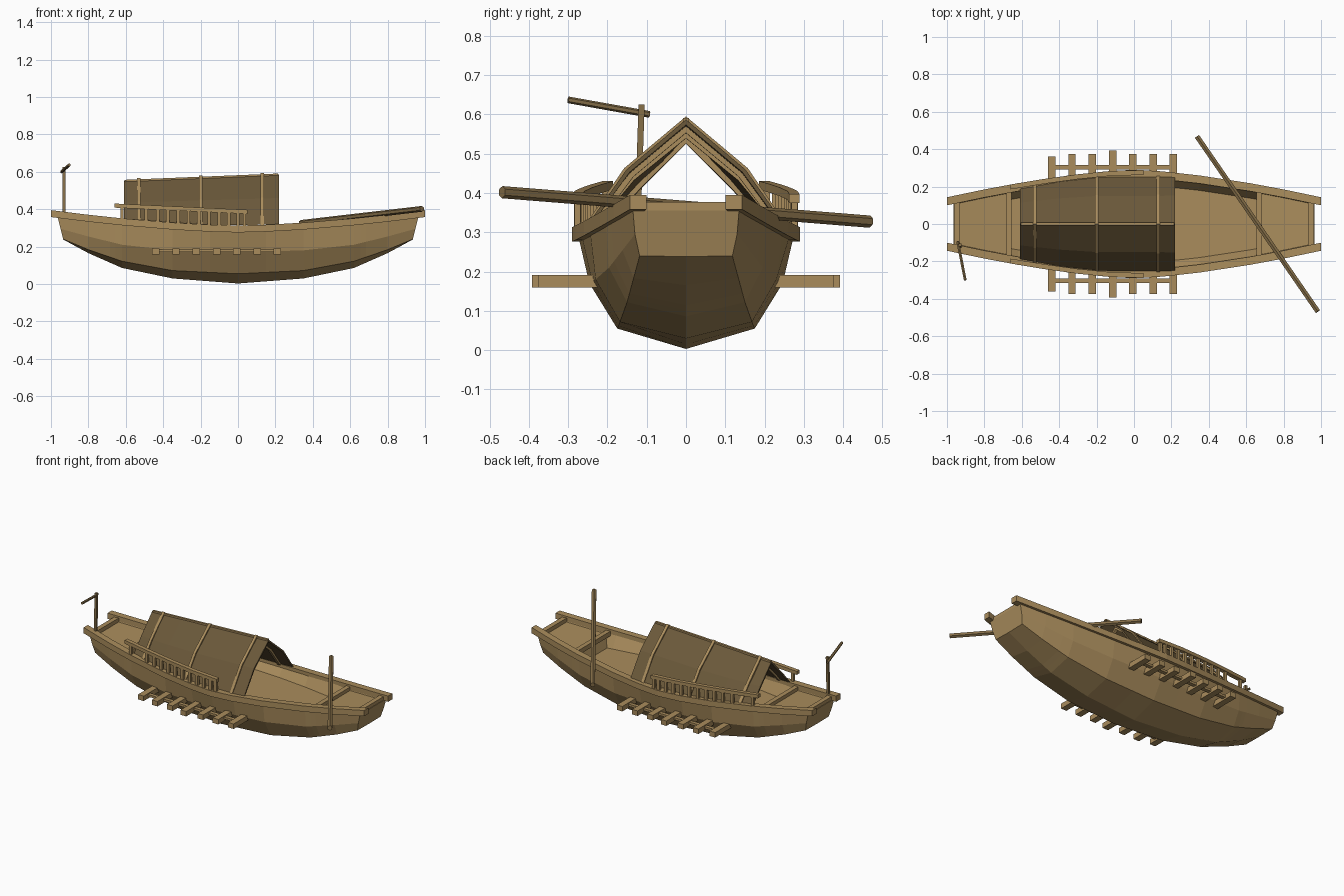
import bpy, bmesh, math
from mathutils import Vector

cube = bpy.data.objects.get("Cube")
if cube:
    bpy.data.objects.remove(cube, do_unlink=True)


def material(name, rgb):
    m = bpy.data.materials.new(name)
    m.use_nodes = True
    m.diffuse_color = (*rgb, 1)
    m.node_tree.nodes["Principled BSDF"].inputs["Base Color"].default_value = (*rgb, 1)
    return m


wood = material("light wood", (0.40, 0.265, 0.108))
thatch = material("dark canopy", (0.145, 0.098, 0.042))
pole_wood = material("pole wood", (0.24, 0.16, 0.066))


def finish(name, bm, mat):
    bmesh.ops.recalc_face_normals(bm, faces=bm.faces)
    me = bpy.data.meshes.new(name)
    bm.to_mesh(me)
    bm.free()
    ob = bpy.data.objects.new(name, me)
    bpy.context.collection.objects.link(ob)
    me.materials.append(mat)
    return ob


def loft(name, rings, mat):
    """Closed solid through a list of rings with equal point counts."""
    bm = bmesh.new()
    rows = [[bm.verts.new(p) for p in r] for r in rings]
    n = len(rows[0])
    for a, b in zip(rows, rows[1:]):
        for i in range(n):
            j = (i + 1) % n
            bm.faces.new((a[i], a[j], b[j], b[i]))
    bm.faces.new(rows[0])
    bm.faces.new(rows[-1][::-1])
    return finish(name, bm, mat)


def box(name, center, size, mat=wood):
    bm = bmesh.new()
    bmesh.ops.create_cube(bm, size=1)
    for v in bm.verts:
        v.co = Vector(v.co) * Vector(size) + Vector(center)
    return finish(name, bm, mat)


def rod(name, a, b, radius, sides, mat):
    a, b = Vector(a), Vector(b)
    rot = (b - a).to_track_quat('Z', 'Y')
    ring = [rot @ Vector((radius * math.cos(2 * math.pi * (i + .5) / sides),
                          radius * math.sin(2 * math.pi * (i + .5) / sides), 0))
            for i in range(sides)]
    return loft(name, [[a + p for p in ring], [b + p for p in ring]], mat)


def lerp_table(table, t):
    for p, q in zip(table, table[1:]):
        if t <= q[0]:
            f = (t - p[0]) / (q[0] - p[0])
            return [u + (v - u) * f for u, v in zip(p, q)][1:]
    return list(table[-1][1:])


# Sheer line: height and half width of the gunwale
def rim_z(x):
    return 0.313 + 0.082 * abs(x) ** 1.6


def rim_w(x):
    return 0.29 - 0.147 * abs(x) ** 1.5


# Hull: |x|, middle chine y z, lower chine y z, keel z
HULL = [(0, .246, .17, .175, .055, .003),
        (.35, .230, .18, .168, .072, .03),
        (.62, .196, .21, .15, .122, .086),
        (.965, .13, .295, .118, .24, .238)]


def hull_ring(x):
    a = abs(x)
    my, mz, ly, lz, kz = lerp_table(HULL, a)
    w, zt = rim_w(x), rim_z(x)
    raised = a > 0.67
    floor = zt - 0.035 if raised else 0.25
    floor_w = w - (0.045 if raised else 0.08)
    half = [(floor_w, floor), (w - .035, zt - .012), (w - .014, zt - .015), (my, mz), (ly, lz)]
    pts = half + [(0, kz)] + [(-y, z) for y, z in reversed(half)]
    ring = []
    for y, z in pts:
        px = x
        if a > 0.96:  # raked transom
            px = math.copysign(0.935 + (z - 0.24) * 0.25, x)
        ring.append((px, y, z))
    return ring


side = [0.15, 0.35, 0.62, 0.655, 0.685, 0.8, 0.965]
loft("hull", [hull_ring(x) for x in [-s for s in reversed(side)] + [0] + side], wood)

# Gunwales running past both transoms
xs = [-1, -.8, -.62, -.35, -.15, 0, .15, .35, .62, .8, 1]
for s, label in ((1, "left"), (-1, "right")):
    loft(label + "_gunwale",
         [[(x, s * (rim_w(x) - dy), rim_z(x) - dz)
           for dy, dz in ((0, 0), (.043, 0), (.043, .037), (0, .037))] for x in xs], wood)

# Thwarts at the ends of the raised decks
for s, label in ((1, "stern"), (-1, "bow")):
    for x, name in ((0.67, "inner"), (0.945, "outer")):
        w = rim_w(x) - 0.03
        box(f"{label}_{name}_beam", (s * x, 0, rim_z(x) - .026), (.03, 2 * w, .03))

# Canopy: gable with bent sides
EAVES = [(-.62, .188), (-.4, .228), (-.2, .25), (.22, .252)]


def canopy_line(x, off):
    """Five points across the canopy, moved outward by off."""
    e = lerp_table(EAVES, x)[0]
    ridge = 0.553 + (x + .61) * 0.041
    shoulder_z = 0.435 + (x + .61) * 0.03
    eave_z = rim_z(x) - 0.003
    half = [(e + off, eave_z), (e * .6 + off * .8, shoulder_z + off * .7)]
    return half + [(0, ridge + off * 1.4)] + [(-y, z) for y, z in reversed(half)]


def canopy_band(name, stations, inner, outer, mat):
    rings = []
    for x in stations:
        pts = canopy_line(x, outer) + canopy_line(x, inner)[::-1]
        rings.append([(x, y, z) for y, z in pts])
    loft(name, rings, mat)


canopy_band("canopy", [-.61, -.4, -.2, .22], -.010, 0, thatch)
for i, x in enumerate((-.53, -.2, .13)):
    canopy_band(f"canopy_rib_{i + 1}", [x - .009, x + .009], -.022, .008, wood)
loft("ridge_pole", [[(x, y, canopy_line(x, 0)[2][1] + z)
                     for y, z in ((-.007, -.012), (.007, -.012), (.007, .004), (-.007, .004))]
                    for x in (-.605, .215)], wood)


# Side railings above the gunwale
def rail_y(x):
    return rim_w(x) - 0.013


def rail_z(x):
    return 0.397 + (0.05 - x) * 0.047


posts = [-.62, -.49, -.43, -.375, -.32, -.265, -.21, -.155, -.10, -.05, 0, .035]
for s, label in ((1, "left"), (-1, "right")):
    loft(label + "_rail",
         [[(x, s * (rail_y(x) + dy), rail_z(x) + dz)
           for dy, dz in ((-.013, -.022), (.013, -.022), (.013, 0), (-.013, 0))]
          for x in (-.66, -.48, -.3, -.12, .05)], wood)
    for i, x in enumerate(posts):
        z0, z1 = rim_z(x) - .01, rail_z(x) - .01
        box(f"{label}_rail_post_{i + 1}", (x, s * rail_y(x), (z0 + z1) / 2),
            (.018, .016, z1 - z0))

    # Low outrigger step: stringer with short crosspieces
    box(label + "_step_stringer", (-.115, s * .303, .177), (.65, .024, .014))
    reach = (.36, .375, .375, .392, .375, .375, .375)
    for i, r in enumerate(reach):
        x = -.44 + i * .1085
        box(f"{label}_step_{i + 1}", (x, s * (r + .19) / 2, .175), (.04, r - .19, .032))

# Long oar laid across the stern
rod("oar", (.337, .468, .327), (.983, -.468, .402), .0155, 6, pole_wood)

# Bow post with a slanted arm
rod("bow_post", (-.93, -.122, .36), (-.93, -.113, .625), .011, 4, pole_wood)
rod("bow_arm", (-.943, -.093, .60), (-.902, -.30, .637), .0085, 6, pole_wood)
